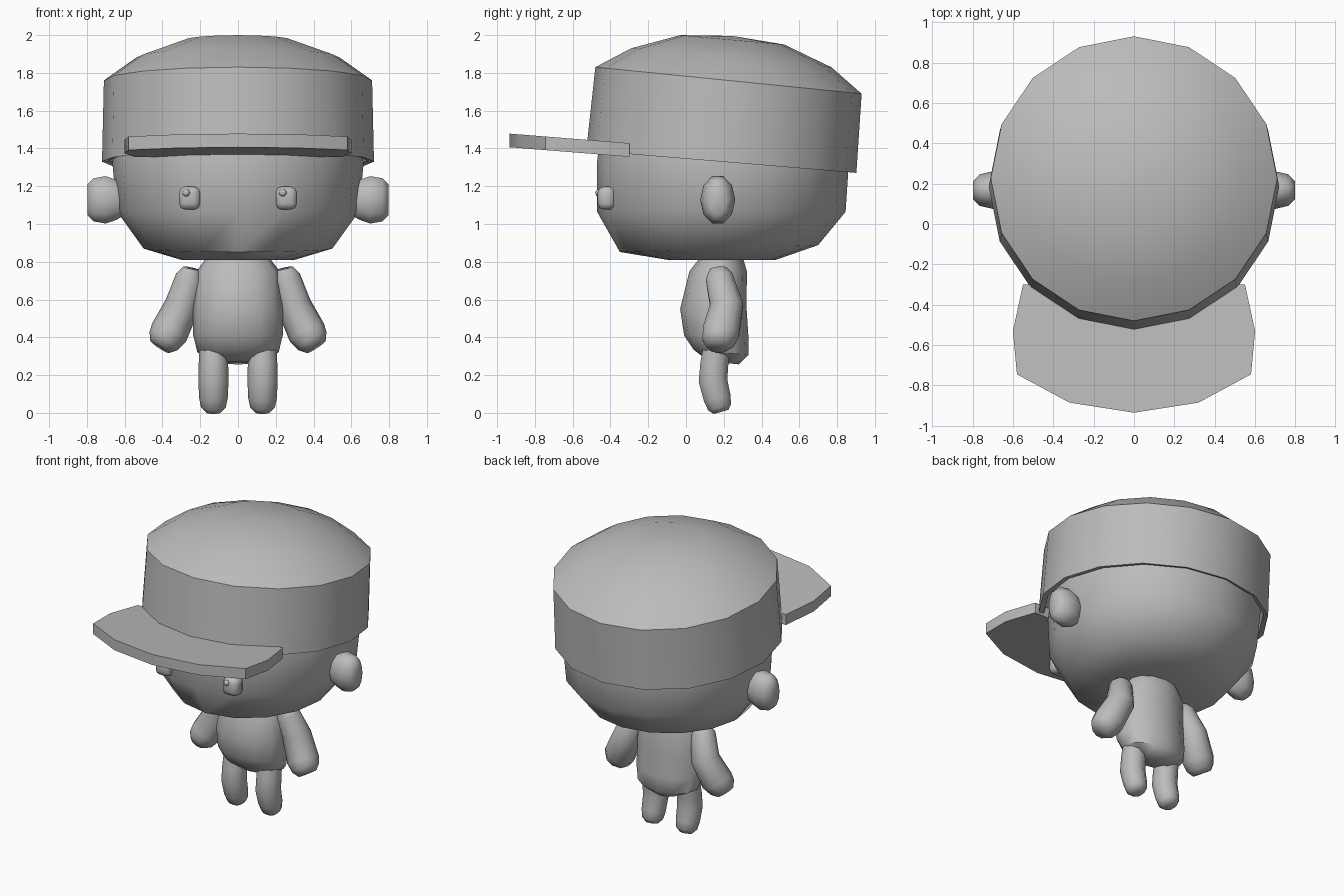
import bpy, bmesh, math
from mathutils import Vector

old = bpy.data.objects.get("Cube")
if old:
    bpy.data.objects.remove(old, do_unlink=True)

grey = bpy.data.materials.new("plain grey")
grey.use_nodes = True
grey.diffuse_color = (0.5, 0.5, 0.5, 1)
grey.node_tree.nodes["Principled BSDF"].inputs["Base Color"].default_value = (0.5, 0.5, 0.5, 1)


def finish(name, bm, angle=50):
    bmesh.ops.recalc_face_normals(bm, faces=bm.faces)
    mesh = bpy.data.meshes.new(name)
    bm.to_mesh(mesh)
    bm.free()
    mesh.materials.append(grey)
    ob = bpy.data.objects.new(name, mesh)
    bpy.context.collection.objects.link(ob)
    bpy.ops.object.select_all(action='DESELECT')
    ob.select_set(True)
    bpy.context.view_layer.objects.active = ob
    bpy.ops.object.shade_smooth_by_angle(angle=math.radians(angle))
    return ob


def loft(name, rings, sides, angle=50):
    """Skin rings of (centre, u axis, v axis) and close both ends."""
    bm = bmesh.new()
    loops = []
    for c, u, v in rings:
        loops.append([bm.verts.new(c + u * math.cos(a) + v * math.sin(a))
                      for a in (math.tau * i / sides for i in range(sides))])
    for a, b in zip(loops, loops[1:]):
        for i in range(sides):
            j = (i + 1) % sides
            bm.faces.new((a[i], a[j], b[j], b[i]))
    for end in (loops[0], loops[-1]):
        tip = bm.verts.new(sum((w.co for w in end), Vector()) / sides)
        for i in range(sides):
            bm.faces.new((end[i], end[(i + 1) % sides], tip))
    return finish(name, bm, angle)


def stack(name, levels, sides, angle=50):
    """Loft upwards from (y, z, x radius, y radius, slope) levels."""
    return loft(name, [(Vector((0, y, z)), Vector((rx, 0, 0)), Vector((0, ry, ry * s)))
                       for y, z, rx, ry, s in levels], sides, angle)


def limb(name, path, side):
    """Loft a round limb along (x, y, z, radius) points."""
    pts = [Vector((x * side, y, z)) for x, y, z, r in path]
    rings = []
    for i, p in enumerate(pts):
        t = (pts[min(i + 1, len(pts) - 1)] - pts[max(i - 1, 0)]).normalized()
        u = t.cross(Vector((0, 1, 0))).normalized()
        rings.append((p, u * path[i][3], t.cross(u) * path[i][3]))
    return loft(name, rings, 10, 60)


def rounded_block(name, centre, size, bevel):
    bm = bmesh.new()
    bmesh.ops.create_cube(bm, size=1)
    for v in bm.verts:
        v.co = Vector(centre) + Vector(a * b for a, b in zip(v.co, size))
    bmesh.ops.bevel(bm, geom=bm.edges[:], offset=bevel, segments=2, profile=0.5, affect='EDGES')
    return finish(name, bm)


# Head
stack("head", [(.19, .81, .30, .285, 0), (.175, .87, .50, .525, .035),
               (.187, 1.065, .64, .658, 0), (.195, 1.32, .665, .667, 0),
               (.21, 1.6, .63, .64, -.08), (.22, 1.75, .5, .5, -.08)], 16)

# Cap with a hollow rim
stack("cap", [(.2, 1.55, .66, .66, -.09), (.19, 1.335, .685, .69, -.083),
              (.187, 1.33, .72, .715, -.083), (.225, 1.76, .71, .705, -.1),
              (.24, 1.88, .54, .53, -.095), (.245, 1.975, .28, .275, -.09),
              (.23, 1.995, .03, .03, -.05)], 16)

# Flat brim, rising slightly toward its tip
half = [(.32, -.885), (.58, -.745), (.60, -.53), (.55, -.30)]
outline = [(0, -.935)] + half + [(-x, y) for x, y in reversed(half)]
bm = bmesh.new()
face = bm.faces.new([bm.verts.new((x, y, 1.406 - .08 * (y + .93))) for x, y in outline])
top = bmesh.ops.extrude_face_region(bm, geom=[face])["geom"]
for v in top:
    if isinstance(v, bmesh.types.BMVert):
        v.co.z += .072
finish("brim", bm, 30)

# Torso
stack("torso", [(.2, .265, .10, .08, -.1), (.185, .32, .215, .145, -.1),
                (.16, .41, .237, .17, 0), (.145, .55, .237, .176, 0),
                (.17, .75, .22, .152, 0), (.185, .81, .175, .12, 0)], 12)

arm = [(.245, .17, .765, .045), (.255, .175, .72, .075), (.295, .215, .57, .092),
       (.365, .185, .425, .102), (.395, .17, .38, .088), (.415, .165, .35, .06)]
leg = [(.13, .165, .36, .075), (.13, .15, .26, .078), (.13, .143, .17, .08),
       (.13, .165, .08, .076), (.13, .178, .03, .066), (.13, .185, .005, .042)]
# Ear sections: x, y radius, z radius
ear = [(.58, .05, .07), (.64, .075, .11), (.70, .093, .132), (.765, .078, .12), (.797, .045, .085)]

for side, label in ((1, "left"), (-1, "right")):
    limb(label + "_arm", arm, side)
    limb(label + "_leg", leg, side)
    loft(label + "_ear", [(Vector((x * side, .168, 1.128)), Vector((0, ry, 0)), Vector((0, 0, rz)))
                          for x, ry, rz in ear], 10, 60)
    rounded_block(label + "_eye", (.256 * side, -.42, 1.137), (.112, .095, .122), .032)
    # Eye highlight bead, on the same side of both eyes
    bm = bmesh.new()
    bmesh.ops.create_icosphere(bm, subdivisions=2, radius=.021)
    bmesh.ops.translate(bm, verts=bm.verts, vec=(.256 * side - .018, -.46, 1.165))
    finish(label + "_eye_highlight", bm)
